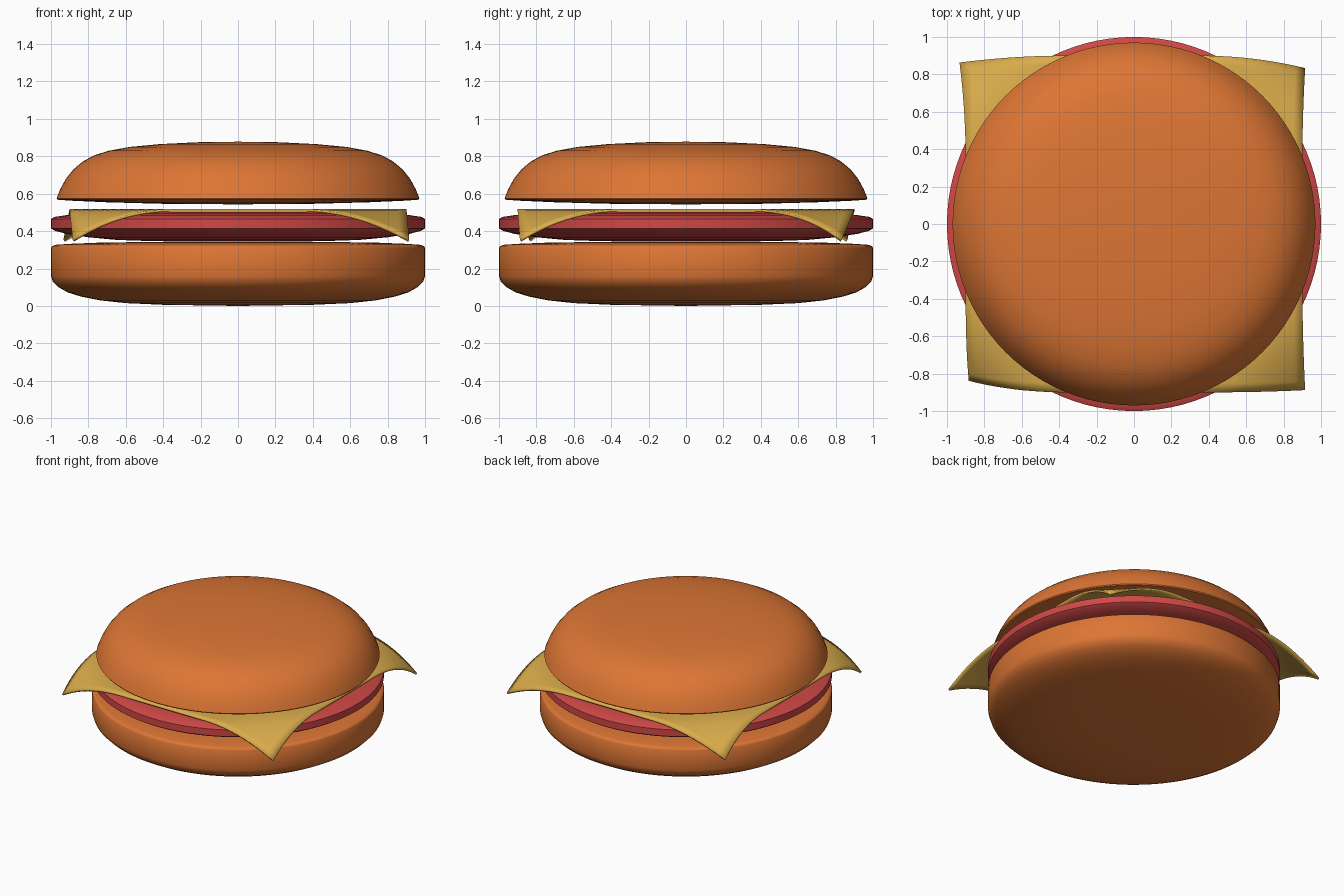
import bpy, bmesh, math

if "Cube" in bpy.data.objects:
    bpy.data.objects.remove(bpy.data.objects["Cube"])


def material(name, rgb):
    m = bpy.data.materials.new(name)
    m.diffuse_color = (*rgb, 1)
    m.use_nodes = True
    m.node_tree.nodes["Principled BSDF"].inputs["Base Color"].default_value = m.diffuse_color
    return m


BUN = material("toasted_bread", (0.72, 0.18, 0.035))
MEAT = material("meat", (0.62, 0.065, 0.06))
CHEESE = material("cheese", (0.70, 0.41, 0.07))


def finish(bm, name, mat, angle):
    bmesh.ops.recalc_face_normals(bm, faces=bm.faces)
    mesh = bpy.data.meshes.new(name)
    bm.to_mesh(mesh)
    bm.free()
    obj = bpy.data.objects.new(name, mesh)
    bpy.context.collection.objects.link(obj)
    mesh.materials.append(mat)
    bpy.ops.object.select_all(action='DESELECT')
    obj.select_set(True)
    bpy.context.view_layer.objects.active = obj
    bpy.ops.object.shade_smooth_by_angle(angle=math.radians(angle))
    return obj


def lathe(name, profile, mat):
    """Revolve (radius, z) points around the z axis."""
    bm = bmesh.new()
    verts = [bm.verts.new((r, 0, z)) for r, z in profile]
    edges = [bm.edges.new(p) for p in zip(verts, verts[1:])]
    bmesh.ops.spin(bm, geom=verts + edges, cent=(0, 0, 0), axis=(0, 0, 1),
                   angle=math.tau, steps=96)
    bmesh.ops.remove_doubles(bm, verts=bm.verts, dist=1e-4)
    return finish(bm, name, mat, 50)


# Bottom bun: rounded underside, straight wall, softly rolled upper rim
lathe("bottom_bun", [
    (0, 0), (0.4, 0.006), (0.6, 0.015), (0.74, 0.03), (0.84, 0.05), (0.91, 0.072),
    (0.96, 0.1), (0.99, 0.13), (1, 0.16), (1, 0.31), (0.993, 0.321), (0.97, 0.327),
    (0.9, 0.332), (0.75, 0.338), (0.5, 0.342), (0, 0.342)], BUN)

# Patty: flat disc with a bulging edge
lathe("patty", [
    (0, 0.344), (0.45, 0.346), (0.65, 0.353), (0.8, 0.367), (0.92, 0.386), (0.98, 0.402),
    (1, 0.415), (1, 0.465), (0.98, 0.476), (0.92, 0.485), (0.8, 0.494), (0.6, 0.501),
    (0, 0.503)], MEAT)

# Top bun: dome with a crisp lower edge and slightly convex underside
lathe("top_bun", [
    (0, 0.543), (0.4, 0.546), (0.7, 0.554), (0.9, 0.563), (0.965, 0.568), (0.97, 0.575),
    (0.95, 0.625), (0.92, 0.68), (0.88, 0.73), (0.83, 0.772), (0.77, 0.805), (0.69, 0.83),
    (0.58, 0.85), (0.42, 0.865), (0.22, 0.875), (0, 0.878)], BUN)

# Cheese slice: square sheet whose four corners droop over the patty
bm = bmesh.new()
bmesh.ops.create_grid(bm, x_segments=36, y_segments=36, size=0.9)
SHIFT = {(-1, 1): (-0.03, -0.04), (1, 1): (0.012, -0.07),
         (-1, -1): (0.02, 0.065), (1, -1): (0.012, 0.015)}
for v in bm.verts:
    x, y = v.co.xy
    t = max(0, (abs(x) + abs(y) - 1.25) / 0.55) ** 2
    dx, dy = SHIFT[(1 if x > 0 else -1, 1 if y > 0 else -1)]
    v.co = (x + dx * t, y + dy * t, 0.511 - 0.162 * t)
cheese = finish(bm, "cheese_slice", CHEESE, 40)
solid = cheese.modifiers.new("thickness", 'SOLIDIFY')
solid.thickness = 0.014
solid.offset = 0
